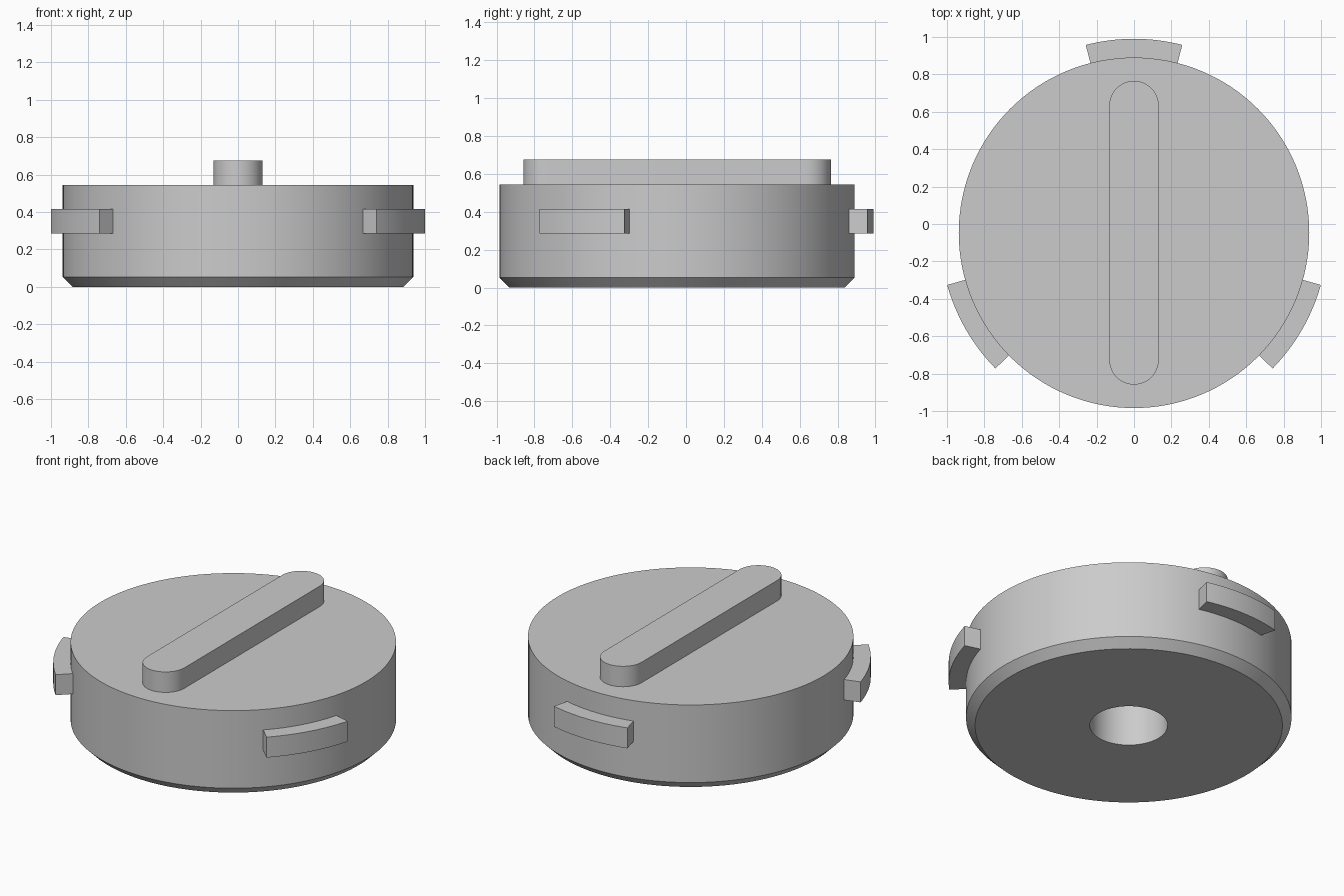
import bpy, bmesh, math
from math import cos, sin, pi, radians
from mathutils import Vector, Matrix

if "Cube" in bpy.data.objects:
    bpy.data.objects.remove(bpy.data.objects["Cube"], do_unlink=True)

grey = bpy.data.materials.new("plain grey")
grey.use_nodes = True
grey.diffuse_color = (0.6, 0.6, 0.6, 1)
grey.node_tree.nodes["Principled BSDF"].inputs["Base Color"].default_value = grey.diffuse_color

CENTRE_Y = -0.047
RADIUS = 0.937
TOP = 0.545


def finish(bm, name):
    bmesh.ops.recalc_face_normals(bm, faces=bm.faces)
    mesh = bpy.data.meshes.new(name)
    bm.to_mesh(mesh)
    bm.free()
    mesh.materials.append(grey)
    obj = bpy.data.objects.new(name, mesh)
    obj.location.y = CENTRE_Y
    bpy.context.collection.objects.link(obj)
    bpy.ops.object.select_all(action="DESELECT")
    obj.select_set(True)
    bpy.context.view_layer.objects.active = obj
    bpy.ops.object.shade_smooth_by_angle(angle=radians(30))
    return obj


def lathe(profile, name, steps=128):
    bm = bmesh.new()
    verts = [bm.verts.new((r, 0, z)) for r, z in profile]
    edges = [bm.edges.new(pair) for pair in zip(verts, verts[1:])]
    bmesh.ops.spin(bm, geom=verts + edges, cent=(0, 0, 0), axis=(0, 0, 1),
                   angle=2 * pi, steps=steps, use_duplicate=False)
    bmesh.ops.remove_doubles(bm, verts=bm.verts, dist=1e-4)
    return finish(bm, name)


def extrude(outline, bottom, top, name):
    bm = bmesh.new()
    face = bm.faces.new([bm.verts.new((x, y, bottom)) for x, y in outline])
    raised = bmesh.ops.extrude_face_region(bm, geom=[face], use_keep_orig=True)
    moved = [v for v in raised["geom"] if isinstance(v, bmesh.types.BMVert)]
    bmesh.ops.translate(bm, verts=moved, vec=(0, 0, top - bottom))
    return finish(bm, name)


def arc(radius, start, end, steps, cy=0):
    angles = [start + (end - start) * i / steps for i in range(steps + 1)]
    return [(radius * cos(a), cy + radius * sin(a)) for a in angles]


# Round cap body with a bevelled lower rim and a blind hole underneath
lathe([(0, 0.44), (0.224, 0.44), (0.224, 0), (RADIUS - 0.052, 0),
       (RADIUS, 0.052), (RADIUS, TOP), (0, TOP)], "cap_body")

# Rounded grip bar across the top
GRIP_R, GRIP_REACH = 0.132, 0.68
extrude(arc(GRIP_R, 0, pi, 24, GRIP_REACH) + arc(GRIP_R, pi, 2 * pi, 24, -GRIP_REACH),
        TOP, 0.675, "grip_bar")

# Three curved locking lugs around the side
HALF = radians(14.4)
for name, degrees in (("back", 90), ("right", 210), ("left", 330)):
    mid = radians(degrees)
    outline = (arc(1.037, mid - HALF, mid + HALF, 16)
               + arc(RADIUS - 0.01, mid + HALF, mid - HALF, 16))
    extrude(outline, 0.285, 0.415, name + "_lug")
